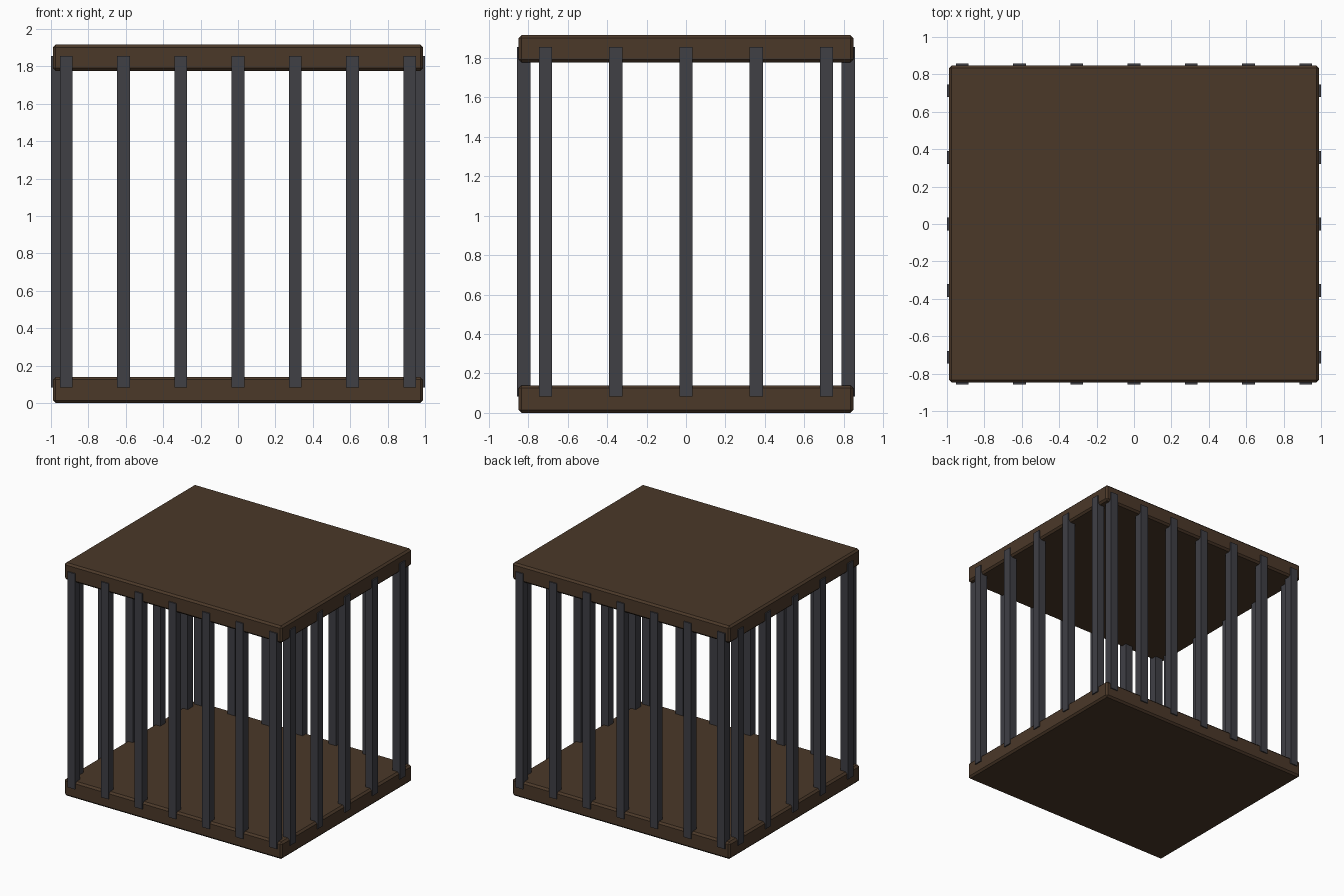
import bpy, bmesh
from mathutils import Matrix, Vector

if "Cube" in bpy.data.objects:
    bpy.data.objects.remove(bpy.data.objects["Cube"])


def material(name, rgb):
    m = bpy.data.materials.new(name)
    m.diffuse_color = (*rgb, 1)
    m.use_nodes = True
    m.node_tree.nodes["Principled BSDF"].inputs["Base Color"].default_value = m.diffuse_color
    return m


WOOD = material("dark_wood", (0.07, 0.04, 0.022))
IRON = material("iron", (0.05, 0.05, 0.06))


def box(name, center, size, mat, bevel=0.0):
    bm = bmesh.new()
    bmesh.ops.create_cube(bm, size=1, matrix=Matrix.Diagonal((*size, 1)))
    if bevel:
        bmesh.ops.bevel(bm, geom=bm.edges[:], offset=bevel, segments=1, affect='EDGES')
    mesh = bpy.data.meshes.new(name)
    bm.to_mesh(mesh)
    bm.free()
    mesh.materials.append(mat)
    ob = bpy.data.objects.new(name, mesh)
    ob.location = Vector(center)
    bpy.context.collection.objects.link(ob)
    return ob


# Floor and roof slabs with chamfered edges
SLAB = (1.98, 1.696, 0.14)
box("floor_slab", (0, 0, 0.07), SLAB, WOOD, 0.015)
box("roof_slab", (0, 0, 1.846), SLAB, WOOD, 0.015)

# Square bars, slightly proud of the slab edges
W, Z0, Z1 = 0.068, 0.083, 1.855
BAR = (W, W, Z1 - Z0)
ZC = (Z0 + Z1) / 2

for side, s in (("front", -1), ("back", 1)):
    for i in range(7):
        box(f"{side}_bar_{i + 1}", ((i - 3) * 0.306, s * 0.823, ZC), BAR, IRON)

for side, s in (("left", -1), ("right", 1)):
    for i in range(5):
        box(f"{side}_bar_{i + 1}", (s * 0.966, (i - 2) * 0.356, ZC), BAR, IRON)
